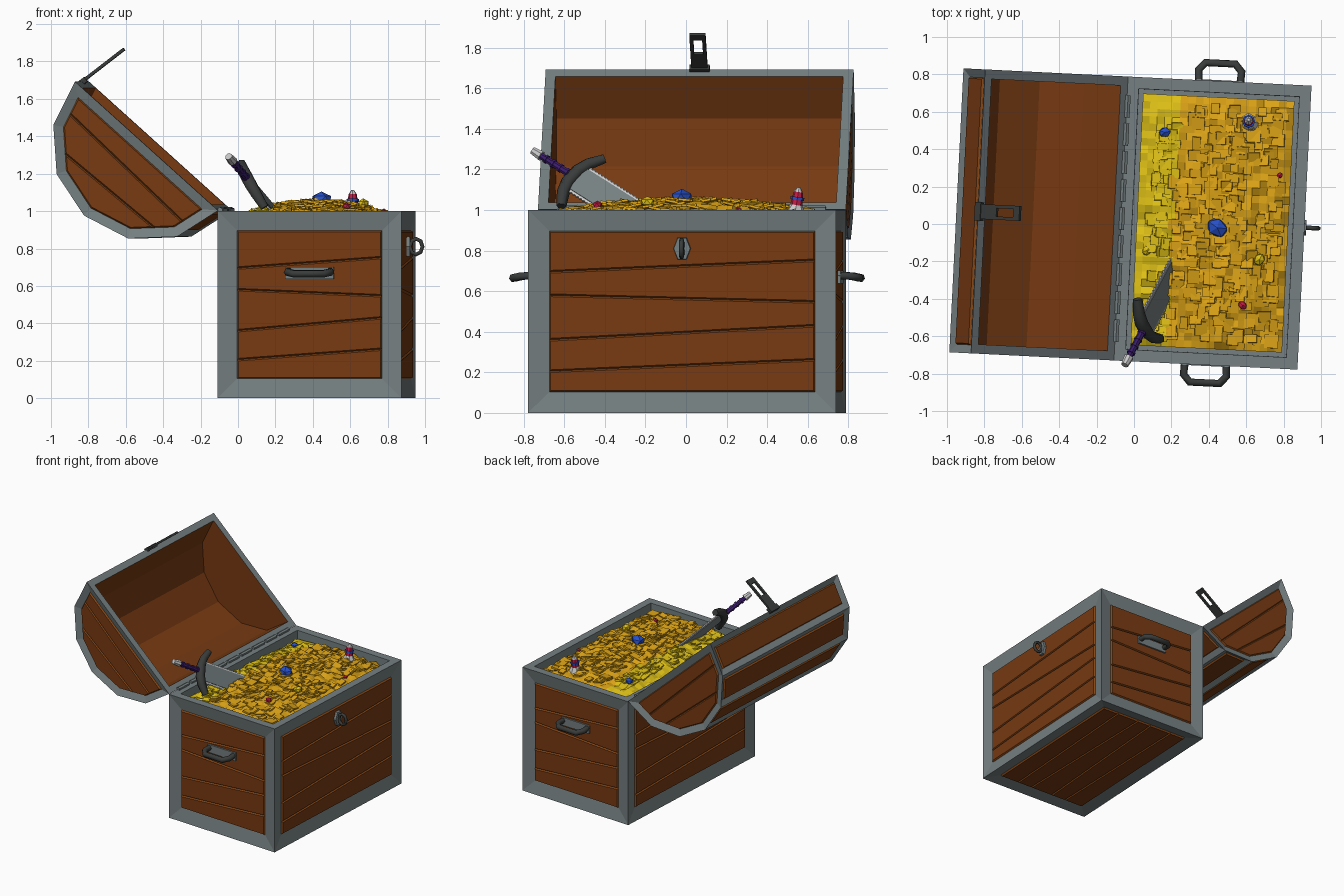
import bpy, bmesh, math, random
from mathutils import Matrix, Vector

if "Cube" in bpy.data.objects:
    bpy.data.objects.remove(bpy.data.objects["Cube"])

random.seed(4)
COLOURS = {
    "iron_grey": (0.18, 0.215, 0.22), "dark_iron": (0.04, 0.045, 0.043),
    "wood": (0.185, 0.042, 0.006), "wood_edge": (0.24, 0.062, 0.008),
    "gold": (0.70, 0.36, 0.008), "yellow_gold": (0.72, 0.52, 0.008),
    "blue_gem": (0.02, 0.08, 0.58), "red_gem": (0.55, 0.012, 0.06),
    "silver": (0.58, 0.58, 0.58), "purple_grip": (0.045, 0.012, 0.15)}
MATS = {}
for n, c in COLOURS.items():
    MATS[n] = bpy.data.materials.new(n)
    MATS[n].diffuse_color = (*c, 1)

# The chest stands slightly turned
CHEST = Matrix.Translation((0.42, 0.005, 0)) @ Matrix.Rotation(math.radians(-2.85), 4, 'Z')
Z = Vector((0, 0, 1))


def make(name, bm, mats, matrix=CHEST):
    me = bpy.data.meshes.new(name)
    bm.to_mesh(me)
    bm.free()
    me.transform(matrix)
    for m in mats:
        me.materials.append(MATS[m])
    ob = bpy.data.objects.new(name, me)
    bpy.context.collection.objects.link(ob)
    return ob


def box(name, lo, hi, mat, matrix=CHEST):
    lo, hi = Vector(lo), Vector(hi)
    bm = bmesh.new()
    bmesh.ops.create_cube(bm, size=1, matrix=Matrix.Translation((lo + hi) / 2)
                          @ Matrix.Diagonal((*(hi - lo), 1)))
    return make(name, bm, [mat], matrix)


def cone(name, z0, z1, r0, r1, mat, matrix, sides=8):
    bm = bmesh.new()
    bmesh.ops.create_cone(bm, cap_ends=True, segments=sides, radius1=r0, radius2=r1,
                          depth=z1 - z0, matrix=Matrix.Translation((0, 0, (z0 + z1) / 2)))
    return make(name, bm, [mat], matrix)


def gem(name, loc, r, mat, squash=0.75):
    bm = bmesh.new()
    bmesh.ops.create_icosphere(bm, subdivisions=1, radius=r)
    m = Matrix.Translation(loc) @ Matrix.Rotation(random.random() * 3, 4, 'Z')
    return make(name, bm, [mat], m @ Matrix.Diagonal((1, 0.8, squash, 1)))


def tube(name, pts, r, mat, matrix=CHEST, cyclic=False, radii=None):
    cu = bpy.data.curves.new(name, 'CURVE')
    cu.dimensions = '3D'
    cu.bevel_depth, cu.bevel_resolution, cu.use_fill_caps = r, 1, True
    sp = cu.splines.new('POLY')
    sp.points.add(len(pts) - 1)
    for i, p in enumerate(pts):
        sp.points[i].co = (*(matrix @ Vector(p)), 1)
        sp.points[i].radius = radii[i] if radii else 1
    sp.use_cyclic_u = cyclic
    cu.materials.append(MATS[mat])
    ob = bpy.data.objects.new(name, cu)
    bpy.context.collection.objects.link(ob)
    return ob


def planked(bm, face, margin, cuts):
    """Inset a panel in its iron frame, cut it into planks, raise each plank."""
    bmesh.ops.inset_individual(bm, faces=[face], thickness=margin, depth=-0.02,
                               use_even_offset=True)
    face.material_index = 1
    faces = [face]
    for co, no in cuts:
        geom = set(faces)
        for f in faces:
            geom.update(f.edges, f.verts)
        res = bmesh.ops.bisect_plane(bm, geom=list(geom), dist=1e-5, plane_co=co, plane_no=no)
        faces = [g for g in res["geom"] if isinstance(g, bmesh.types.BMFace)]
    res = bmesh.ops.inset_individual(bm, faces=faces, thickness=0.007, depth=0.012,
                                     use_even_offset=True)
    for f in res["faces"]:
        f.material_index = 2


# Chest body: iron frame with planks on every side, open top
HX, HY = 0.492, 0.76
bm = bmesh.new()
bmesh.ops.create_cube(bm, size=1, matrix=Matrix.Translation((0, 0, 0.5))
                      @ Matrix.Diagonal((2 * HX, 2 * HY, 1, 1)))
for f in list(bm.faces):
    n = f.normal.copy()
    if n.z > 0.5:
        bmesh.ops.inset_individual(bm, faces=[f], thickness=0.088, depth=0)
        bmesh.ops.inset_individual(bm, faces=[f], thickness=0.002, depth=-0.2)
    elif n.z < -0.5:
        planked(bm, f, 0.1, [(Vector((x, 0, 0)), Vector((1, s, 0))) for x, s in
                             ((-0.24, 0.02), (-0.08, -0.03), (0.08, 0.03), (0.24, -0.02))])
    else:
        t, w = Z.cross(n), (2 * HY if abs(n.x) > 0.5 else 2 * HX) - 0.2
        planked(bm, f, 0.104, [(Vector((0, 0, (a + b) / 2)), Z - t * ((b - a) / w)) for a, b in
                               ((0.695, 0.752), (0.58, 0.547), (0.36, 0.43), (0.205, 0.262))])
make("chest_body", bm, ["iron_grey", "wood", "wood_edge"])

# Lid: half barrel of six facets, hollow, opened back
LW, LD = 1.03, 0.5
AU, AV = Vector((-0.743, 0, 0.669)), Vector((-0.669, 0, -0.743))
HINGE = Vector((-0.49, 0, 1.003))


def lid_pt(u, y, v):
    return HINGE + AU * u + AV * v + Vector((0, y, 0))


def lid_ring(bm, y, off):
    return [bm.verts.new(lid_pt(LW / 2 - (LW / 2 - off) * math.cos(math.pi * i / 6), y,
                                (LD - off) * math.sin(math.pi * i / 6))) for i in range(7)]


bm = bmesh.new()
oa, ob_ = lid_ring(bm, -HY, 0), lid_ring(bm, HY, 0)
ia, ib = lid_ring(bm, -HY + 0.05, 0.05), lid_ring(bm, HY - 0.05, 0.05)
outer = [bm.faces.new((oa[i], oa[i + 1], ob_[i + 1], ob_[i])) for i in range(6)]
ends = [bm.faces.new(oa), bm.faces.new(ob_)]
inner = [bm.faces.new((ia[i], ia[i + 1], ib[i + 1], ib[i])) for i in range(6)]
inner += [bm.faces.new(ia), bm.faces.new(ib)]
for k in (0, 6):
    bm.faces.new((oa[k], ob_[k], ib[k], ia[k]))
for o, i in ((oa, ia), (ob_, ib)):
    bm.faces.new((o[0], o[6], i[6], i[0]))
bmesh.ops.recalc_face_normals(bm, faces=bm.faces[:])
for f in inner:
    f.material_index = 1
for f in outer:
    planked(bm, f, 0.045, [])
for f in ends:
    planked(bm, f, 0.052, [(lid_pt(0.5, 0, 0.16), AV + AU * 0.03),
                           (lid_pt(0.5, 0, 0.31), AV - AU * 0.04)])
make("lid", bm, ["iron_grey", "wood", "wood_edge"])

# Hinge knuckles along the back edge
for i in range(9):
    y = -0.66 + i * 0.15
    cone("hinge_knuckle", y, y + 0.12, 0.016, 0.016, "iron_grey",
         CHEST @ Matrix.Translation((-0.485, 0, 1.005)) @ Matrix.Rotation(-math.pi / 2, 4, 'X'), 6)

# Hasp at the lid tip: slotted plate
tip = lid_pt(LW, 0, 0)
HASP = CHEST @ Matrix.Translation(tip) @ Matrix.Rotation(-math.atan2(0.17, 0.22), 4, 'Y')
box("hasp_base", (-0.015, -0.05, -0.018), (0.025, 0.05, 0.012), "dark_iron", HASP)
box("hasp_lower", (0.02, -0.04, -0.008), (0.13, 0.04, 0.008), "dark_iron", HASP)
box("hasp_end", (0.245, -0.04, -0.008), (0.285, 0.04, 0.008), "dark_iron", HASP)
for s in (-1, 1):
    box("hasp_side", (0.12, min(s * 0.022, s * 0.04), -0.008),
        (0.25, max(s * 0.022, s * 0.04), 0.008), "dark_iron", HASP)

# Lock plate and staple ring
LOCK = CHEST @ Matrix.Translation((0.475, 0, 0.81))
cone("lock_plate", 0, 0.027, 0.065, 0.06, "iron_grey",
     LOCK @ Matrix.Rotation(math.pi / 2, 4, 'Y') @ Matrix.Diagonal((1, 0.68, 1, 1)), 6)
tube("lock_ring", [(0.058 + 0.034 * math.cos(a * math.pi / 4), 0, 0.042 * math.sin(a * math.pi / 4))
                   for a in range(8)], 0.012, "dark_iron", LOCK, True)

# Carrying handles on both ends
for s in (-1, 1):
    box("handle_plate", (-0.13, min(s * 0.735, s * 0.765), 0.638),
        (0.13, max(s * 0.735, s * 0.765), 0.702), "iron_grey")
    half = [(0.11, 0.74 * s, 0.678), (0.115, 0.815 * s, 0.674), (0.08, 0.855 * s, 0.665)]
    tube("handle", half + [(-x, y, z) for x, y, z in reversed(half)], 0.021, "dark_iron")


# Treasure heap: rough surface plus scattered square coins
def heap(x, y):
    return 0.945 + 0.1 * math.cos(x / 0.41 * 1.5) ** 0.8 * math.cos(y / 0.68 * 1.5) ** 0.6


bm = bmesh.new()
bmesh.ops.create_grid(bm, x_segments=20, y_segments=34, size=1,
                      matrix=Matrix.Diagonal((0.405, 0.673, 1, 1)))
for v in bm.verts:
    v.co.z = heap(v.co.x, v.co.y) + random.uniform(-0.016, 0.016)
for _ in range(260):
    x, y = random.uniform(-0.34, 0.36), random.uniform(-0.62, 0.62)
    tilt = Matrix.Rotation(random.uniform(-0.3, 0.3), 4, 'X') @ Matrix.Rotation(random.uniform(-0.3, 0.3), 4, 'Y')
    bmesh.ops.create_cube(bm, size=1, matrix=Matrix.Translation((x, y, heap(x, y) + 0.008)) @ tilt
                          @ Matrix.Diagonal((random.uniform(0.04, 0.075), random.uniform(0.04, 0.075), 0.012, 1)))
for f in bm.faces:
    f.material_index = int(f.calc_center_median().x < -0.21)
make("treasure_heap", bm, ["gold", "yellow_gold"])

# Gems and gold nuggets
gem("large_blue_gem", (0.445, -0.02, 1.06), 0.064, "blue_gem", 0.7)
gem("small_blue_gem", (0.165, 0.49, 1.0), 0.036, "blue_gem")
gem("red_gem", (0.58, -0.435, 1.025), 0.028, "red_gem")
gem("small_red_gem", (0.78, 0.26, 1.0), 0.019, "red_gem")
gem("gold_nugget", (0.07, -0.14, 0.985), 0.033, "yellow_gold")
gem("gold_nugget", (0.67, -0.19, 1.04), 0.037, "yellow_gold")

# Striped ornament
ORN = Matrix.Translation((0.613, 0.535, 0.965)) @ Matrix.Rotation(-0.15, 4, 'X')
for name, z0, z1, r0, r1, mat in (
        ("ornament_base", 0, 0.06, 0.067, 0.03, "silver"),
        ("ornament_body", 0.055, 0.085, 0.03, 0.028, "red_gem"),
        ("ornament_band", 0.085, 0.1, 0.034, 0.034, "blue_gem"),
        ("ornament_neck", 0.1, 0.125, 0.026, 0.022, "red_gem"),
        ("ornament_tip", 0.125, 0.148, 0.023, 0.008, "silver")):
    cone(name, z0, z1, r0, r1, mat, ORN)

# Sword stuck in the heap: z runs from pommel to point, x along the guard
d = Vector((0.26, 0.49, -0.31)).normalized()
g = Vector((0.11, -0.24, -0.22))
g = (g - d * g.dot(d)).normalized()
rot = Matrix((g, d.cross(g), d)).transposed().to_4x4()
SWORD = Matrix.Translation((-0.04, -0.735, 1.28)) @ rot
cone("pommel", -0.025, 0.03, 0.02, 0.026, "silver", SWORD)
cone("grip", 0.025, 0.25, 0.017, 0.02, "purple_grip", SWORD)
for i in range(4):
    cone("grip_ring", 0.055 + i * 0.045, 0.067 + i * 0.045, 0.023, 0.023, "purple_grip", SWORD)
tube("guard", [(-0.17, 0, 0.295), (-0.1, 0, 0.25), (-0.04, 0, 0.232), (0.04, 0, 0.232),
               (0.1, 0, 0.25), (0.17, 0, 0.295)], 0.036, "dark_iron", SWORD,
     radii=[0.7, 0.9, 1, 1, 0.9, 0.7])
box("blade", (-0.07, -0.009, 0.24), (0.07, 0.009, 0.66), "iron_grey", SWORD)

# Serrated bright edges of the blade
for s in (-1, 1):
    bm = bmesh.new()
    for i in range(20):
        z = 0.25 + i * 0.02
        a = [[bm.verts.new((s * x, y, z + dz)) for x, dz in
              ((0.065, 0), (0.08, 0), (0.088, 0.01), (0.08, 0.02), (0.065, 0.02))] for y in (-0.005, 0.005)]
        bm.faces.new(a[0])
        bm.faces.new(a[1])
        for k in range(5):
            bm.faces.new((a[0][k], a[0][k - 1], a[1][k - 1], a[1][k]))
    bmesh.ops.recalc_face_normals(bm, faces=bm.faces[:])
    make("blade_edge", bm, ["silver"], SWORD)

for m in bpy.data.materials:
    if m.users and not m.is_grease_pencil:
        m.use_nodes = True
        m.node_tree.nodes["Principled BSDF"].inputs["Base Color"].default_value = m.diffuse_color
